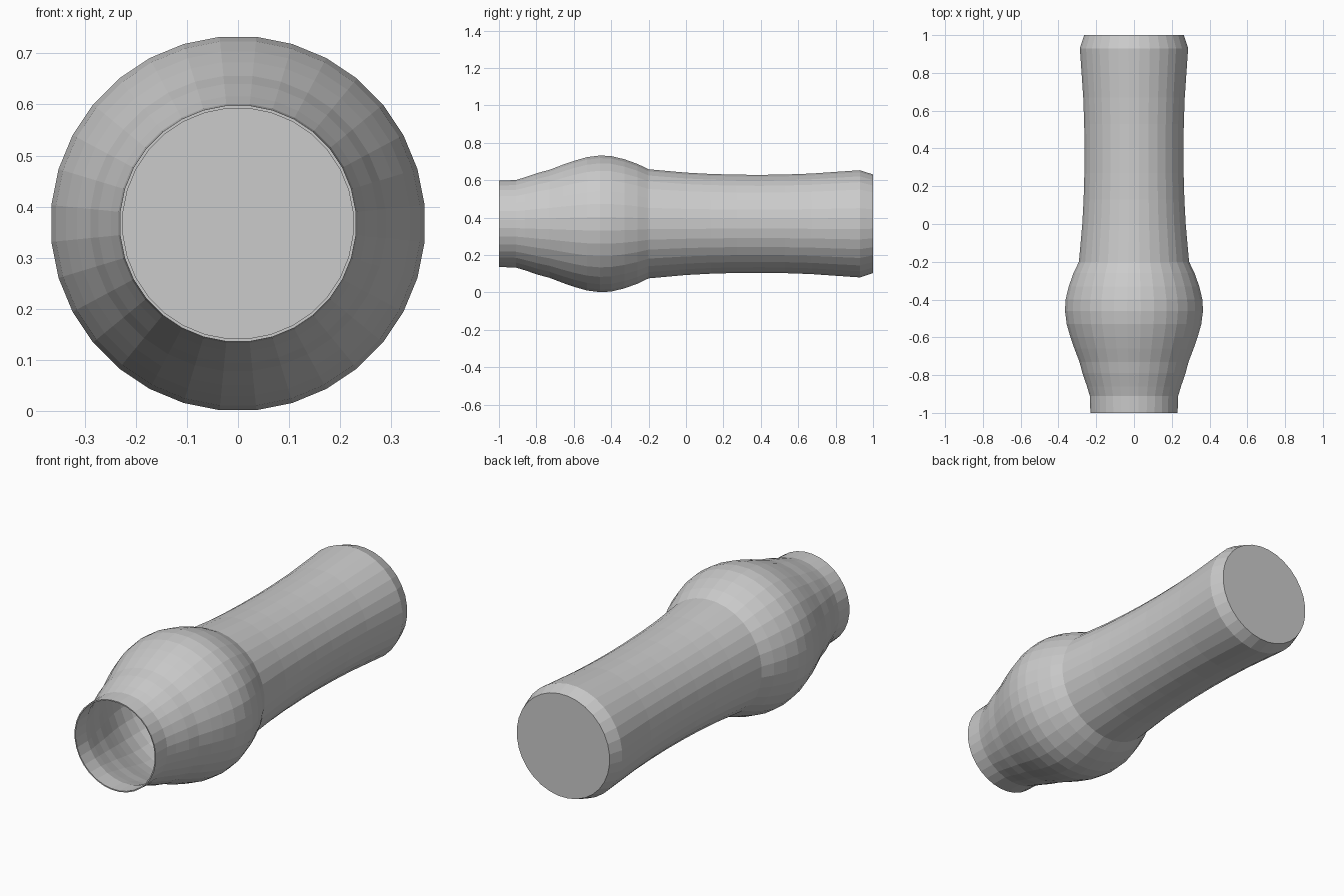
import bpy, bmesh
from math import sin, cos, pi

if "Cube" in bpy.data.objects:
    bpy.data.objects.remove(bpy.data.objects["Cube"])

SIDES = 32
AXIS_Z = 0.367
WALL = 0.006

# (y, radius) outlines, from the open mouth to the closed end
bulb = [(-1, .232), (-.91, .235), (-.86, .25), (-.79, .274), (-.73, .29),
        (-.66, .317), (-.6, .338), (-.53, .358), (-.46, .367), (-.4, .364),
        (-.33, .347), (-.26, .322), (-.2, .293)]
grip = [(-.1, .284), (0, .275), (.13, .268), (.27, .264), (.4, .263),
        (.53, .265), (.67, .27), (.8, .279), (.93, .288), (1, .265)]
outer = bulb + grip
# Inner wall runs back from the closed end to the mouth
inner = [(y if y < 1 else 1 - WALL, r - WALL) for y, r in reversed(outer)]


def ring(bm, y, r):
    return [bm.verts.new((r * cos(2 * pi * (i + .5) / SIDES), y,
                          AXIS_Z + r * sin(2 * pi * (i + .5) / SIDES)))
            for i in range(SIDES)]


def skin(bm, a, b):
    for i in range(SIDES):
        j = (i + 1) % SIDES
        bm.faces.new((a[i], a[j], b[j], b[i]))


bm = bmesh.new()
out_rings = [ring(bm, y, r) for y, r in outer]
in_rings = [ring(bm, y, r) for y, r in inner]

# Outer skin, inner skin, and the thin lip joining them at the mouth
for rings in (out_rings, in_rings, [in_rings[-1], out_rings[0]]):
    for a, b in zip(rings, rings[1:]):
        skin(bm, a, b)

# Closed end: outside cap and inside floor
bm.faces.new(out_rings[-1])
bm.faces.new(in_rings[0])
bmesh.ops.recalc_face_normals(bm, faces=bm.faces[:out_rings and len(bm.faces)])

# The outer and inner skins form one closed shell, facing outward
if bm.calc_volume(signed=True) < 0:
    bmesh.ops.reverse_faces(bm, faces=bm.faces[:])

mesh = bpy.data.meshes.new("hollow_bulb_handle")
bm.to_mesh(mesh)
bm.free()
body = bpy.data.objects.new("hollow_bulb_handle", mesh)
bpy.context.collection.objects.link(body)
